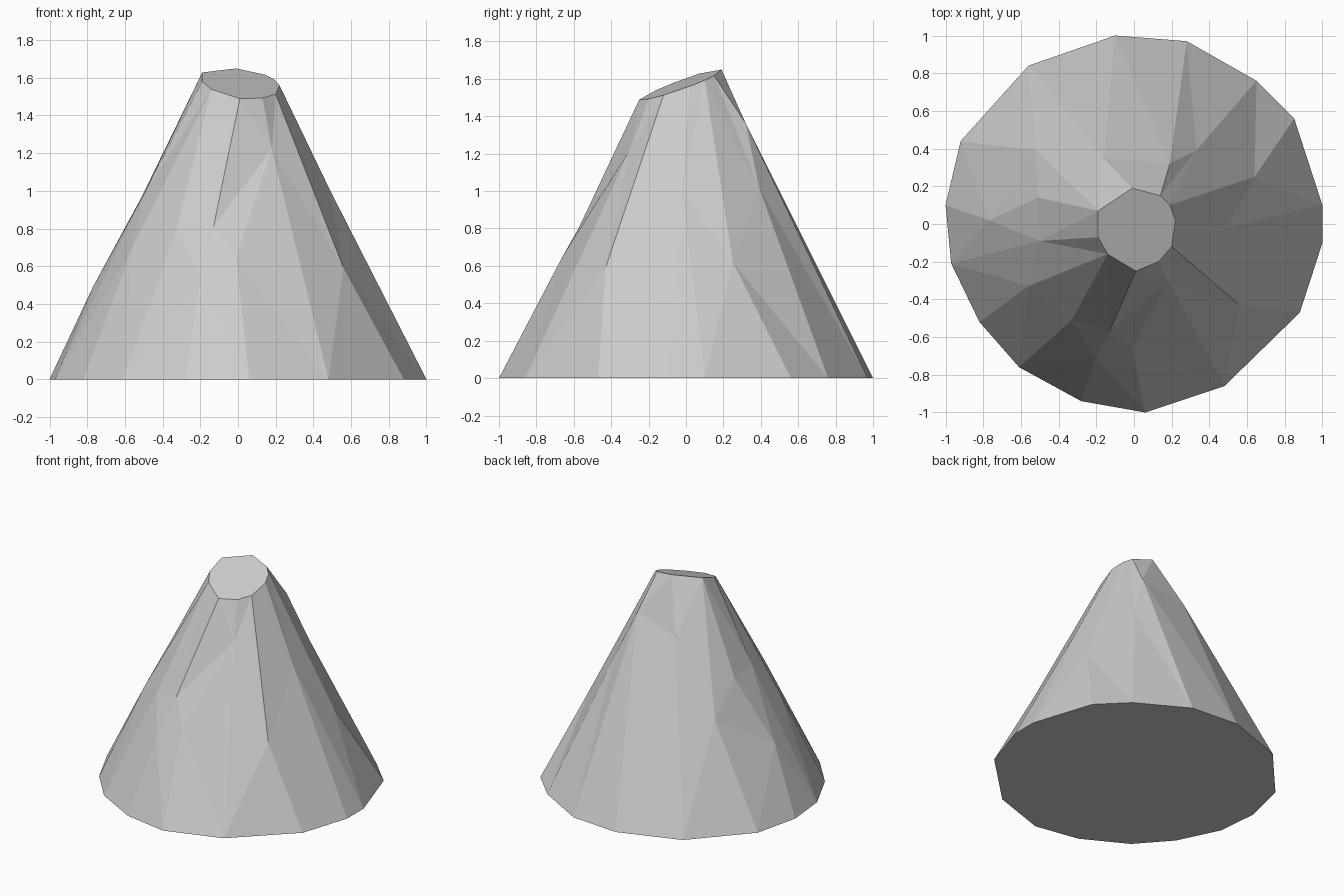
import bpy
import bmesh
from mathutils import Vector
from mathutils.geometry import delaunay_2d_cdt

default_cube = bpy.data.objects.get("Cube")
if default_cube:
    bpy.data.objects.remove(default_cube, do_unlink=True)

# Plan outlines of the wide foot and the sliced-off summit
BASE = [(-.1, 1), (.28, .97), (.65, .76), (.85, .56), (1, .1), (1, -.1),
        (.88, -.47), (.48, -.86), (.06, -1), (-.28, -.94), (-.61, -.76),
        (-.82, -.52), (-.97, -.21), (-1, .1), (-.92, .44), (-.56, .84)]
SUMMIT = [(-.01, .19), (.14, .15), (.19, .1), (.22, .02), (.2, -.12),
          (.13, -.2), (.01, -.25), (-.14, -.16), (-.19, -.07), (-.19, .07)]

# Chipped corners on the slope: position, summit neighbours, foot neighbours
CHIPS = {
    "a": ((.19, .32, 1.36), [1], [1]),
    "b": ((.33, .39, 1.02), [1], [2]),
    "c": ((.64, .25, .62), [2], [3, 4]),
    "d": ((.49, -.02, 1), [3], [5]),
    "e": ((.56, -.43, .59), [4], [6]),
    "f": ((.18, -.3, 1.22), [5], [7]),
    "g": ((-.01, -.66, .65), [], [8]),
    "h": ((-.13, -.57, .81), [6], []),
    "i": ((-.33, -.51, .78), [7], [10]),
    "j": ((-.2, -.71, .54), [], [9]),
    "k": ((-.56, -.33, .7), [7], [11, 12]),
    "l": ((-.5, -.09, .98), [7, 8], [12]),
    "m": ((-.77, .02, .49), [], [12, 13]),
    "n": ((-.51, .14, .97), [9], []),
    "o": ((-.52, .39, .74), [9], [14, 15]),
    "p": ((-.16, .35, 1.27), [0], [15]),
}
RIDGES = "bc cd fg gh hi hj lm mn"


def summit_height(x, y):
    """Height of the tilted slice across the summit."""
    return 1.58 + .36 * y - .12 * x


def loop_edges(start, count):
    return [(start + i, start + (i + 1) % count) for i in range(count)]


def make_material(name, value):
    mat = bpy.data.materials.new(name)
    mat.use_nodes = True
    colour = (value, value, value, 1)
    mat.diffuse_color = colour
    shader = next(n for n in mat.node_tree.nodes if n.type == "BSDF_PRINCIPLED")
    shader.inputs["Base Color"].default_value = colour
    return mat


# Gather corners and creases
points = [Vector((x, y, 0)) for x, y in BASE]
points += [Vector((x, y, summit_height(x, y))) for x, y in SUMMIT]
first_summit = len(BASE)
first_chip = len(points)
index = {key: first_chip + i for i, key in enumerate(CHIPS)}
creases = loop_edges(0, len(BASE)) + loop_edges(first_summit, len(SUMMIT))
for key, (position, above, below) in CHIPS.items():
    points.append(Vector(position))
    creases += [(index[key], first_summit + t) for t in above]
    creases += [(index[key], b) for b in below]
creases += [(index[pair[0]], index[pair[1]]) for pair in RIDGES.split()]

# Facet the slope and the summit between the creases
plan, _, facets, sources, _, _ = delaunay_2d_cdt(
    [p.xy for p in points], creases, [], 0, 1e-5)
bm = bmesh.new()
verts = []
for spot, source in zip(plan, sources):
    height = points[source[0]].z if source else max(0, 2 * (1 - spot.length))
    verts.append(bm.verts.new((spot.x, spot.y, height)))
for facet in facets:
    bm.faces.new([verts[i] for i in facet])

# Close the underside
rim = [e for e in bm.edges if e.is_boundary]
bmesh.ops.contextual_create(bm, geom=rim)
bmesh.ops.recalc_face_normals(bm, faces=bm.faces)

mesh = bpy.data.meshes.new("rock_cone")
bm.to_mesh(mesh)
bm.free()
mesh.materials.append(make_material("stone_grey", .6))
rock = bpy.data.objects.new("rock_cone", mesh)
bpy.context.collection.objects.link(rock)
